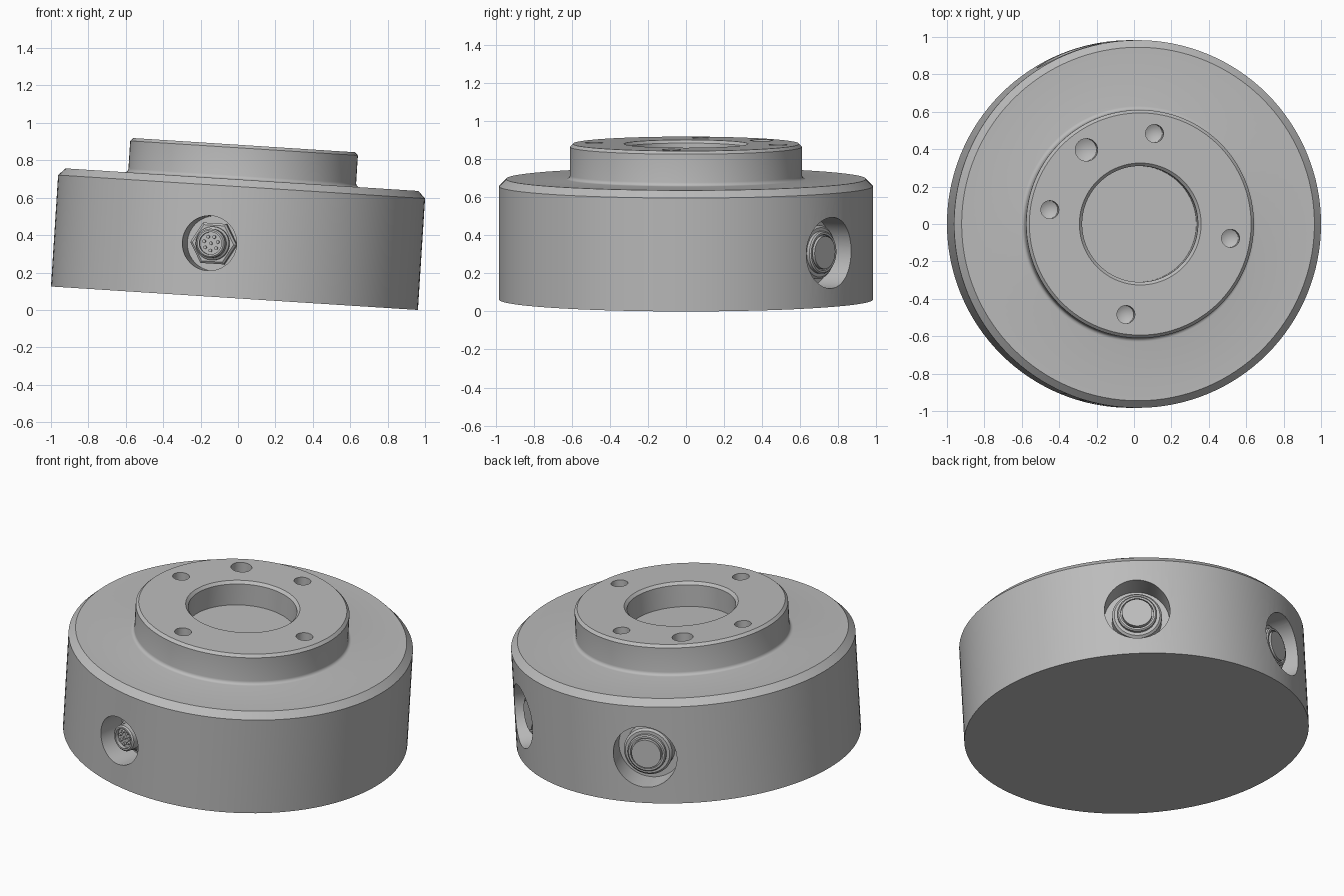
import bpy, bmesh
from math import radians, sin, cos, pi
from mathutils import Matrix, Vector

cube = bpy.data.objects.get("Cube")
if cube:
    bpy.data.objects.remove(cube, do_unlink=True)

grey = bpy.data.materials.new("plain grey")
grey.use_nodes = True
grey.diffuse_color = (0.5, 0.5, 0.5, 1)
grey.node_tree.nodes["Principled BSDF"].inputs["Base Color"].default_value = grey.diffuse_color

RADIUS, TOP, BOSS_TOP, PORT_HEIGHT = 0.983, 0.635, 0.82, 0.285
TILT = Matrix.Translation((-0.019, 0, 0.0627)) @ Matrix.Rotation(radians(3.66), 4, 'Y')


def lathe(name, profile, frame=Matrix(), segments=48, phase=0.0):
    """Turn an (r, z) profile, from bottom axis to top axis, into a closed solid."""
    bm = bmesh.new()
    rings = []
    for r, z in profile:
        if r == 0:
            rings.append([bm.verts.new((0, 0, z))] * segments)
        else:
            rings.append([bm.verts.new((r * cos(a), r * sin(a), z)) for a in
                          (phase + 2 * pi * i / segments for i in range(segments))])
    for low, high in zip(rings, rings[1:]):
        for i in range(segments):
            j = (i + 1) % segments
            corners = list(dict.fromkeys((low[i], low[j], high[j], high[i])))
            bm.faces.new(corners)
    bmesh.ops.recalc_face_normals(bm, faces=bm.faces)
    bm.transform(TILT @ frame)
    mesh = bpy.data.meshes.new(name)
    bm.to_mesh(mesh)
    bm.free()
    mesh.materials.append(grey)
    obj = bpy.data.objects.new(name, mesh)
    bpy.context.collection.objects.link(obj)
    return obj


def smooth(obj):
    obj.data.shade_smooth()
    obj.data.set_sharp_from_angle(angle=radians(25))


def port_frame(angle):
    """Frame whose z axis points radially out of the body wall."""
    return (Matrix.Rotation(radians(angle), 4, 'Z') @ Matrix.Translation((0, 0, PORT_HEIGHT))
            @ Matrix.Rotation(pi / 2, 4, 'Y'))


# Body: chamfered drum, filleted boss and blind centre bore
fillet = [(0.63 - 0.02 * sin(a), TOP + 0.02 - 0.02 * cos(a))
          for a in (i * pi / 8 for i in range(5))]
body = lathe("body", [
    (0, 0), (RADIUS, 0), (RADIUS, TOP - 0.038), (RADIUS - 0.038, TOP), *fillet,
    (0.61, BOSS_TOP - 0.016), (0.594, BOSS_TOP), (0.326, BOSS_TOP),
    (0.31, BOSS_TOP - 0.016), (0.31, 0.67), (0, 0.67)], segments=128)

# Cutters: drilled holes with pointed ends, and round pockets in the wall
cutters = []
for angle, r in ((81, 0.048), (171, 0.048), (261, 0.048), (351, 0.048), (126, 0.06)):
    place = Matrix.Rotation(radians(angle), 4, 'Z') @ Matrix.Translation((0.49, 0, BOSS_TOP))
    cutters.append(lathe("hole_cutter", [(0, -0.13), (r, -0.1), (r, 0.05), (0, 0.05)], place))
for angle, r, floor in ((261, 0.147, 0.8), (51, 0.187, 0.83), (111, 0.187, 0.83)):
    cutters.append(lathe("pocket_cutter", [(0, floor), (r, floor), (r, 1.1), (0, 1.1)],
                         port_frame(angle), 64))

for cutter in cutters:
    cutter.hide_render = True
    cut = body.modifiers.new("cut", 'BOOLEAN')
    cut.operation = 'DIFFERENCE'
    cut.solver = 'EXACT'
    cut.object = cutter
graph = bpy.context.evaluated_depsgraph_get()
cut_mesh = bpy.data.meshes.new_from_object(body.evaluated_get(graph))
body.modifiers.clear()
body.data = cut_mesh
for cutter in cutters:
    bpy.data.objects.remove(cutter, do_unlink=True)
smooth(body)

# Two large round connectors at the back
for side, angle in (("left", 51), ("right", 111)):
    smooth(lathe(f"{side}_connector", [
        (0, 0.825), (0.142, 0.825), (0.142, 0.895), (0.13, 0.907), (0.112, 0.907),
        (0.112, 0.925), (0.105, 0.932), (0.094, 0.932), (0.094, 0.915), (0.086, 0.915),
        (0.086, 0.94), (0, 0.94)], port_frame(angle), 64))

# Front connector: hex nut, threaded sleeve and contact pins
front = port_frame(261)
lathe("front_hex_nut", [(0, 0.795), (0.125, 0.795), (0.125, 0.84), (0.112, 0.85), (0, 0.85)],
      front, 6, pi / 6)
smooth(lathe("front_sleeve", [
    (0, 0.84), (0.09, 0.84), (0.09, 0.875), (0.078, 0.885), (0.078, 0.935), (0.07, 0.943),
    (0.06, 0.943), (0.06, 0.92), (0, 0.92)], front))
pins = [Vector((0, 0, 0))] + [Vector((0.038 * cos(a), 0.038 * sin(a), 0))
                              for a in (2 * pi * i / 7 for i in range(7))]
for number, spot in enumerate(pins, 1):
    smooth(lathe(f"contact_pin_{number}", [(0, 0.915), (0.009, 0.915), (0.009, 0.935), (0, 0.935)],
                 front @ Matrix.Translation(spot), 12))
